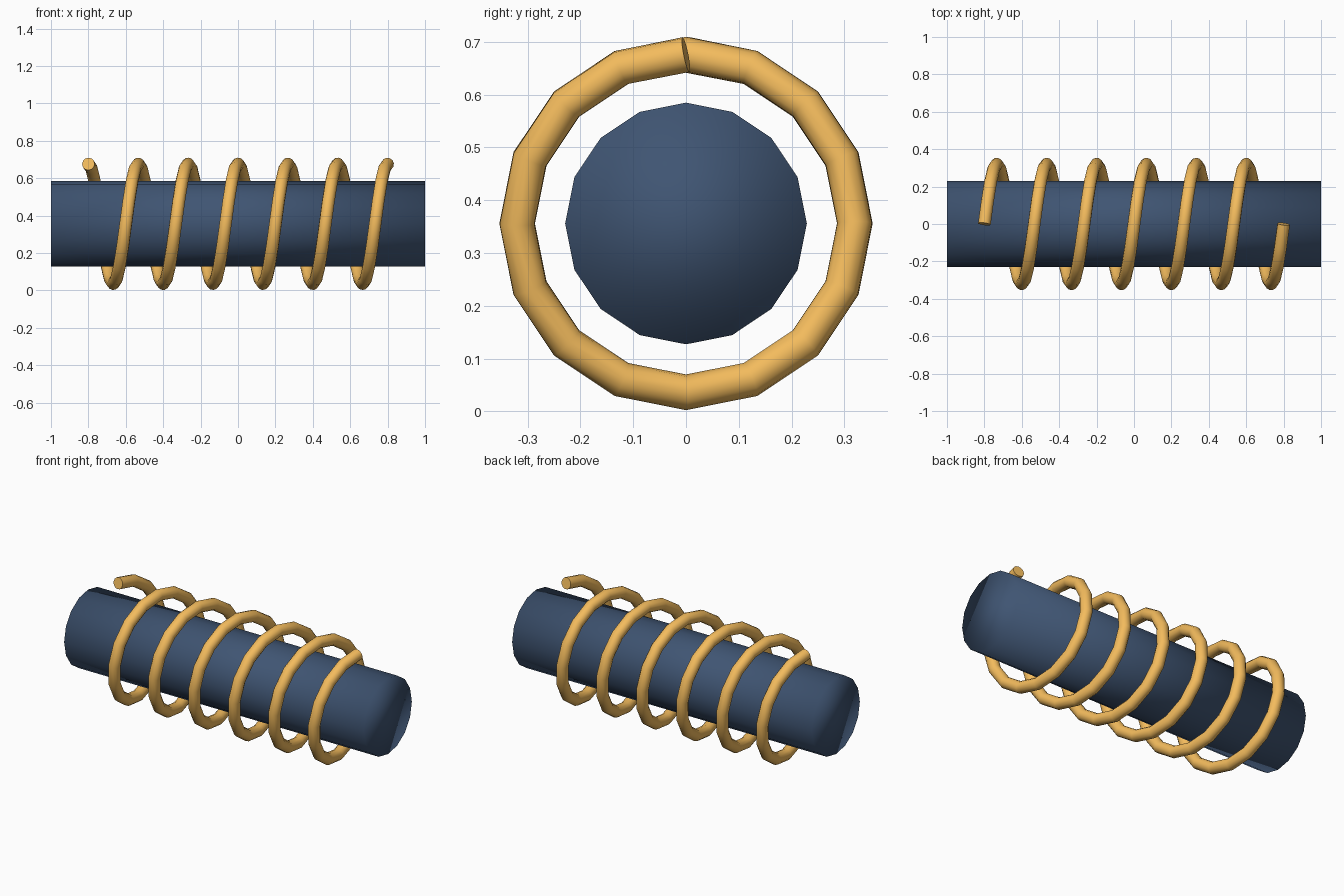
import bpy
from math import pi, sin, cos

if "Cube" in bpy.data.objects:
    bpy.data.objects.remove(bpy.data.objects["Cube"])

AXIS_Z = 0.356            # height of the shared axis
TURNS, STEPS = 6, 16      # coil turns, segments per turn
COIL_R, WIRE_R = 0.32, 0.0338
COIL_HALF = 0.8


def paint(obj, name, color):
    mat = bpy.data.materials.new(name)
    mat.diffuse_color = (*color, 1)
    mat.use_nodes = True
    mat.node_tree.nodes["Principled BSDF"].inputs["Base Color"].default_value = mat.diffuse_color
    obj.data.materials.append(mat)


# Solid core: 16-sided rod along x, smooth shaded
bpy.ops.mesh.primitive_cylinder_add(vertices=16, radius=0.229, depth=2,
                                    location=(0, 0, AXIS_Z), rotation=(0, pi / 2, 0))
core = bpy.context.object
core.name = "core_rod"
bpy.ops.object.shade_smooth()
paint(core, "dark_blue", (0.05, 0.09, 0.17))

# Wire coil: helix starting on top and turning towards the back
curve = bpy.data.curves.new("wire_coil", 'CURVE')
curve.dimensions = '3D'
curve.bevel_depth = WIRE_R
curve.bevel_resolution = 4
curve.use_fill_caps = True
count = TURNS * STEPS
path = curve.splines.new('POLY')
path.points.add(count)
for i, point in enumerate(path.points):
    a = 2 * pi * i / STEPS
    x = COIL_HALF * (2 * i / count - 1)
    point.co = (x, COIL_R * sin(a), AXIS_Z + COIL_R * cos(a), 1)
path.use_smooth = True
coil = bpy.data.objects.new("wire_coil", curve)
bpy.context.collection.objects.link(coil)
paint(coil, "copper_yellow", (0.9, 0.5, 0.11))

# Turn the coil into a mesh
bpy.ops.object.select_all(action='DESELECT')
coil.select_set(True)
bpy.context.view_layer.objects.active = coil
bpy.ops.object.convert(target='MESH')
